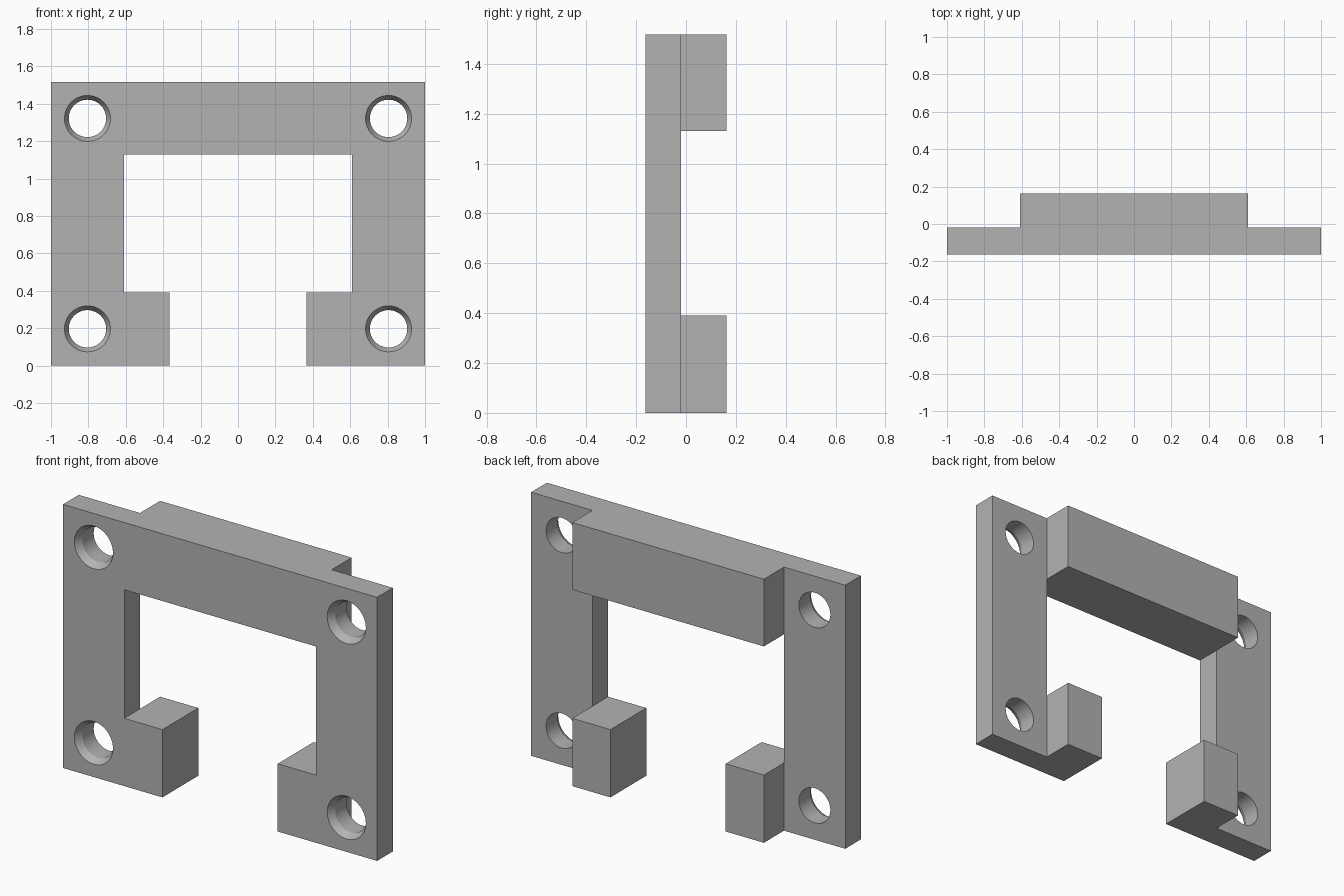
import bpy
import bmesh
from math import radians
from mathutils import Matrix, Vector

if "Cube" in bpy.data.objects:
    bpy.data.objects.remove(bpy.data.objects["Cube"])

HALF_DEPTH = 0.163      # half of the full thickness
FLANGE_BACK = -0.02     # rear face of the thin side flanges
INNER_X = 0.61          # inside wall of the legs
FOOT_X = 0.367          # inner end of the feet
FOOT_TOP, BEAM_BOTTOM, TOP = 0.39, 1.13, 1.517
HOLE_X, HOLE_Z = 0.805, (0.197, 1.322)
HOLE_R, RIM_R, RIM_DEPTH = 0.1, 0.123, 0.04

grey = bpy.data.materials.new("light_grey")
grey.use_nodes = True
grey.diffuse_color = (0.45, 0.45, 0.45, 1)
grey.node_tree.nodes["Principled BSDF"].inputs["Base Color"].default_value = grey.diffuse_color


def make_object(name, bm):
    bmesh.ops.recalc_face_normals(bm, faces=bm.faces)
    mesh = bpy.data.meshes.new(name)
    bm.to_mesh(mesh)
    bm.free()
    mesh.materials.append(grey)
    obj = bpy.data.objects.new(name, mesh)
    bpy.context.collection.objects.link(obj)
    return obj


def add_box(bm, low, high):
    low, high = Vector(low), Vector(high)
    matrix = Matrix.Translation((low + high) / 2) @ Matrix.Diagonal((*(high - low), 1))
    bmesh.ops.create_cube(bm, size=1, matrix=matrix)


def add_hole(bm, x, z):
    # Straight bore with a tapered mouth, as one closed solid of revolution
    slope = (RIM_R - HOLE_R) / RIM_DEPTH
    profile = [(0, -0.2), (RIM_R + slope * (0.2 - HALF_DEPTH), -0.2),
               (HOLE_R, RIM_DEPTH - HALF_DEPTH), (HOLE_R, 0.1), (0, 0.1)]
    verts = [bm.verts.new((x + r, y, z)) for r, y in profile]
    edges = [bm.edges.new(pair) for pair in zip(verts, verts[1:])]
    result = bmesh.ops.spin(bm, geom=verts + edges, cent=(x, 0, z), axis=(0, 1, 0),
                            angle=radians(360), steps=48)
    bmesh.ops.remove_doubles(bm, verts=bm.verts, dist=0.0001)


# Open frame outline extruded through the full thickness
half = [(FOOT_X, 0), (1, 0), (1, TOP)]
inner = [(INNER_X, BEAM_BOTTOM), (INNER_X, FOOT_TOP), (FOOT_X, FOOT_TOP)]
outline = half + [(-x, z) for x, z in reversed(half)]
outline += [(-x, z) for x, z in reversed(inner)] + inner
bm = bmesh.new()
face = bm.faces.new([bm.verts.new((x, -HALF_DEPTH, z)) for x, z in outline])
extruded = bmesh.ops.extrude_face_region(bm, geom=[face])["geom"]
bmesh.ops.translate(bm, vec=(0, 2 * HALF_DEPTH, 0),
                    verts=[v for v in extruded if isinstance(v, bmesh.types.BMVert)])
frame = make_object("mounting_frame", bm)

# Cutter that thins the side flanges from behind
bm = bmesh.new()
add_box(bm, (INNER_X, FLANGE_BACK, -0.2), (1.2, 0.4, 1.8))
add_box(bm, (-1.2, FLANGE_BACK, -0.2), (-INNER_X, 0.4, 1.8))
flange_cutter = make_object("flange_cutter", bm)

# Cutter for the four screw holes
bm = bmesh.new()
for side in (-1, 1):
    for z in HOLE_Z:
        add_hole(bm, side * HOLE_X, z)
hole_cutter = make_object("hole_cutter", bm)

# Apply the cuts, then drop the helpers
for cutter in (flange_cutter, hole_cutter):
    cutter.hide_render = True
    cut = frame.modifiers.new(cutter.name, "BOOLEAN")
    cut.operation = "DIFFERENCE"
    cut.solver = "EXACT"
    cut.object = cutter
bpy.context.view_layer.objects.active = frame
frame.select_set(True)
for name in [m.name for m in frame.modifiers]:
    bpy.ops.object.modifier_apply(modifier=name)
for cutter in (flange_cutter, hole_cutter):
    bpy.data.objects.remove(cutter)

# Smooth bores with crisp corners
bpy.ops.object.shade_smooth_by_angle(angle=radians(15))
